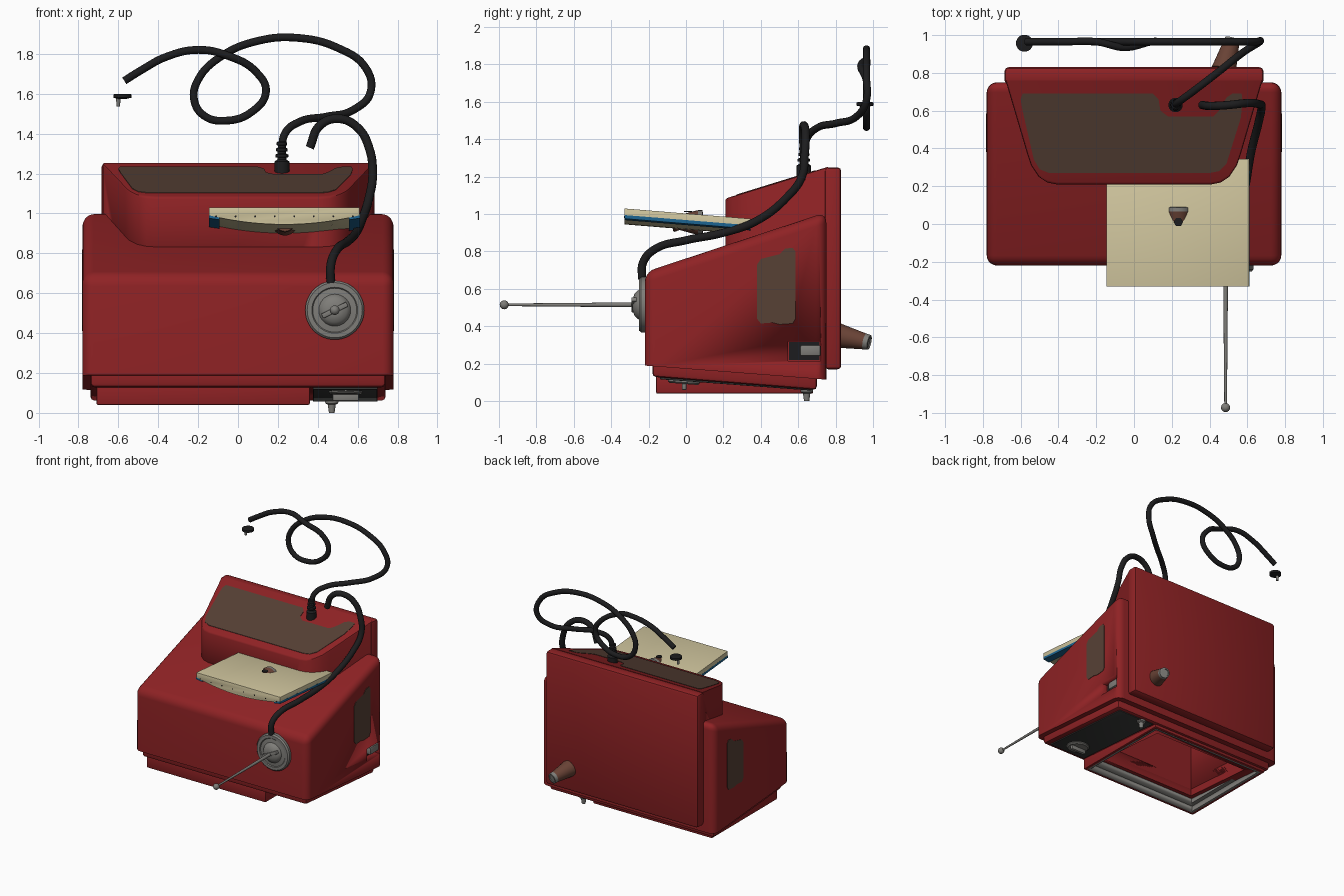
import bpy, bmesh, math
from mathutils import Vector

if "Cube" in bpy.data.objects:
    bpy.data.objects.remove(bpy.data.objects["Cube"])


def material(name, r, g, b):
    m = bpy.data.materials.new(name)
    m.diffuse_color = (r, g, b, 1)
    m.use_nodes = True
    m.node_tree.nodes["Principled BSDF"].inputs["Base Color"].default_value = m.diffuse_color
    return m


RED = material("red paint", 0.275, 0.016, 0.018)
BROWN = material("dull brown patch", 0.095, 0.052, 0.036)
WOOD = material("reddish brown", 0.14, 0.055, 0.036)
CREAM = material("cream", 0.63, 0.56, 0.34)
BLUE = material("blue", 0.012, 0.13, 0.29)
BLACK = material("black rubber", 0.012, 0.012, 0.013)
GREY = material("grey metal", 0.21, 0.205, 0.19)
DARK = material("dark grey", 0.04, 0.042, 0.04)


def finish(bm, name, mat):
    bmesh.ops.recalc_face_normals(bm, faces=bm.faces)
    me = bpy.data.meshes.new(name)
    bm.to_mesh(me)
    bm.free()
    me.materials.append(mat)
    ob = bpy.data.objects.new(name, me)
    bpy.context.collection.objects.link(ob)
    smooth(ob)
    return ob


def smooth(ob):
    bpy.ops.object.select_all(action='DESELECT')
    ob.select_set(True)
    bpy.context.view_layer.objects.active = ob
    bpy.ops.object.shade_smooth_by_angle(angle=math.radians(35))


def prism(name, lo, hi, mat, bevel=0, seg=2, keep=lambda mid: True):
    """Solid between two matching 3D outlines; edges passing keep() are rounded."""
    bm = bmesh.new()
    a = [bm.verts.new(p) for p in lo]
    b = [bm.verts.new(p) for p in hi]
    bm.faces.new(a)
    bm.faces.new(b)
    n = len(a)
    for i in range(n):
        bm.faces.new((a[i], a[(i + 1) % n], b[(i + 1) % n], b[i]))
    bmesh.ops.recalc_face_normals(bm, faces=bm.faces)
    if bevel:
        edges = [e for e in bm.edges if e.calc_face_angle(0) > 0.5
                 and keep((e.verts[0].co + e.verts[1].co) / 2)]
        bmesh.ops.bevel(bm, geom=edges, offset=bevel, segments=seg,
                        profile=0.5, affect='EDGES', clamp_overlap=True)
    return finish(bm, name, mat)


def along_x(name, pts, x0, x1, mat, **kw):
    return prism(name, [(x0, y, z) for y, z in pts], [(x1, y, z) for y, z in pts], mat, **kw)


def box(name, x0, x1, y0, y1, z0, z1, mat, **kw):
    return along_x(name, [(y0, z0), (y1, z0), (y1, z1), (y0, z1)], x0, x1, mat, **kw)


def lathe(name, profile, start, direction, mat, n=32):
    """Turn (radius, distance) pairs around an axis; the ends are capped."""
    bm = bmesh.new()
    q = Vector(direction).to_track_quat('Z', 'Y')
    rings = []
    for r, h in profile:
        rings.append([bm.verts.new(Vector(start) + q @ Vector((
            r * math.cos(math.tau * i / n), r * math.sin(math.tau * i / n), h))) for i in range(n)])
    for p, s in zip(rings, rings[1:]):
        for i in range(n):
            bm.faces.new((p[i], p[(i + 1) % n], s[(i + 1) % n], s[i]))
    bm.faces.new(rings[0])
    bm.faces.new(rings[-1])
    return finish(bm, name, mat)


def tube(name, pts, radius, mat):
    cu = bpy.data.curves.new(name, 'CURVE')
    cu.dimensions = '3D'
    cu.bevel_depth = radius
    cu.bevel_resolution = 4
    cu.resolution_u = 8
    cu.use_fill_caps = True
    sp = cu.splines.new('BEZIER')
    sp.bezier_points.add(len(pts) - 1)
    for bp, p in zip(sp.bezier_points, pts):
        bp.co = p
        bp.handle_left_type = bp.handle_right_type = 'AUTO'
    cu.materials.append(mat)
    ob = bpy.data.objects.new(name, cu)
    bpy.context.collection.objects.link(ob)
    bpy.ops.object.select_all(action='DESELECT')
    ob.select_set(True)
    bpy.context.view_layer.objects.active = ob
    bpy.ops.object.convert(target='MESH')
    smooth(bpy.context.view_layer.objects.active)


def cut(targets, cutter):
    for ob in targets:
        m = ob.modifiers.new("cut", 'BOOLEAN')
        m.operation, m.object, m.solver = 'DIFFERENCE', cutter, 'EXACT'
        bpy.context.view_layer.objects.active = ob
        # apply the cut ahead of the shading modifier
        bpy.ops.object.modifier_move_to_index(modifier="cut", index=0)
        bpy.ops.object.modifier_apply(modifier="cut")
    bpy.data.objects.remove(cutter)


# --- main casing: wedge body, raised console, back panel, lower lip, base
body = along_x("main_body", [(-.22, .19), (-.22, .69), (.75, 1.01), (.75, .115)], -.78, .78, RED,
               bevel=.055, seg=5, keep=lambda c: c.z > .25)
top = lambda y: 1.08 + (y - .2) * .309
half = [(.68, .76), (.565, .37), (.545, .31), (.505, .25), (.46, .22), (.41, .21)]
plan = half + [(-x, y) for x, y in reversed(half)]
console = prism("upper_console", [(x, y, .2) for x, y in plan], [(x, y, top(y)) for x, y in plan],
                RED, bevel=.012, keep=lambda c: c.z > 1.0 and c.y < .7)
box("back_panel", -.685, .685, .74, .83, .17, 1.25, RED, bevel=.02)
lip = along_x("lower_lip", [(-.18, .25), (-.18, .13), (.70, .06), (.70, .2)], -.74, .74, RED, bevel=.02)
base = box("base_frame", -.71, .36, -.16, .68, .04, .16, RED, bevel=.008)

# --- open underside, with a stepped grey liner
cut([base], box("liner_cutter", -.69, .34, -.14, .66, 0, .135, RED))
cut([body, console, lip, base], box("cavity_cutter", -.6, .25, -.05, .57, -.05, .62, RED))
for i, (inset, z0, z1) in enumerate([(.0, .042, .1), (.035, .085, .135)]):
    ring = box(f"grey_liner_{i}", -.69, .34, -.14, .66, z0, z1, GREY)
    t = .02 + inset
    cut([ring], box("ring_cutter", -.69 + t, .34 - t, -.14 + t, .66 - t, 0, .3, GREY))

# --- side recess with a grey button
cut([body], box("recess_cutter", .72, .9, .545, .72, .215, .32, RED))
box("recess_backing", .715, .723, .55, .715, .22, .315, BLACK)
box("side_button", .72, .765, .61, .72, .24, .30, GREY, bevel=.01)

# --- brown worn patches on the console and both sides
patch = [(-.59, .69), (.10, .69), (.13, .66), (.14, .60), (.18, .57), (.42, .57), (.45, .60),
         (.49, .67), (.52, .69), (.57, .69), (.575, .65), (.565, .56), (.49, .32), (.45, .28),
         (.40, .27), (-.45, .27), (-.50, .29), (-.53, .34), (-.59, .60), (-.6, .66)]
prism("console_patch", [(x, y, top(y) - .003) for x, y in patch],
      [(x, y, top(y) + .003) for x, y in patch], BROWN)
patch = [(.40, .415), (.46, .42), (.50, .41), (.57, .415), (.585, .44), (.585, .80), (.57, .82),
         (.53, .815), (.50, .785), (.40, .76), (.38, .73), (.38, .44)]
for s, side in ((1, "right"), (-1, "left")):
    along_x(side + "_side_patch", patch, s * .777, s * .783, BROWN)

# --- tilted tray: flat top, bulging underside, blue edge strips
def tilted(name, pts, mat, **kw):
    return prism(name, [(x, -.33, z) for x, z in pts], [(x, .345, z - .055) for x, z in pts], mat, **kw)


arc = []
for i in range(25):
    t = i / 12 - 1
    arc.append((.2325 + .3775 * t, .99 - .045 * (1 - t * t)))
tilted("tray", arc + [(.61, 1.03), (-.145, 1.03)], CREAM, bevel=.01, keep=lambda c: c.z > .965)
for s, side in ((1, "right"), (-1, "left")):
    xs = [.2325 + s * .378, .2325 + s * .325]
    tilted(side + "_tray_edge", [(xs[0], .995), (xs[1], .99), (xs[1], .968), (xs[0], .976)], BLUE)
for i in range(8):
    lathe(f"tray_hole_{i}", [(.005, 0), (.005, .003)], (-.11 + i * .098, -.329, .985), (0, -1, 0), BLACK, 8)

# --- reddish brown knobs: one set in the tray, one on the back
lathe("tray_knob", [(.045, 0), (.05, .01), (.04, .035), (.055, .09), (.066, .135)],
      (.235, -.07, .955), (0, 1, 0), WOOD, 24)
lathe("tray_knob_cap", [(.066, 0), (.066, .022), (.055, .025)], (.235, .065, .955), (0, 1, 0), GREY, 24)
lathe("tray_knob_stud", [(.025, 0), (.025, .004)], (.235, .01, 1.012), (0, 0, 1), BLACK, 6)
axis = Vector((.045, .16, -.035)).normalized()
foot = Vector((.475, .815, .35))
lathe("back_knob", [(.066, 0), (.058, .05), (.043, .15)], foot, axis, WOOD, 24)
lathe("back_knob_cap", [(.043, 0), (.04, .025), (.03, .027), (.03, .02)], foot + axis * .15, axis, GREY, 24)

# --- front dial with its long rod
front = (.485, -.215, .515)
lathe("dial", [(.148, 0), (.148, .025), (.138, .036), (.115, .036), (.11, .03), (.08, .034),
               (.075, .045), (.06, .06), (.03, .07)], front, (0, -1, 0), GREY, 48)
bar = box("dial_bar", -.07, .07, -.292, -.26, -.013, .013, GREY, bevel=.005)
bar.location = (.485, 0, .515)
bar.rotation_euler = (0, -.45, 0)
lathe("front_rod", [(.013, .05), (.007, .75)], front, (0, -1, 0), GREY, 16)
lathe("rod_ball", [(max(.024 * math.sin(a * math.pi / 12), .0005), -.024 * math.cos(a * math.pi / 12))
                   for a in range(13)], (.485, -.972, .515), (0, -1, 0), GREY, 20)

# --- dark plate below, with a turn knob and a pin
low = lambda y: .13 - .0795 * (y + .18)
along_x("bottom_plate", [(-.14, low(-.14) + .005), (-.14, low(-.14) - .01), (.67, low(.67) - .006),
                         (.67, low(.67) + .005)], .375, .70, DARK, bevel=.004)
lathe("bottom_dial", [(.085, 0), (.085, .02), (.075, .028)], (.54, -.01, .12), (0, -.08, -1), GREY)
box("bottom_dial_grip", .475, .605, -.022, .002, .06, .1, GREY, bevel=.005)
lathe("bottom_pin", [(.035, 0), (.032, .02), (.02, .026), (.014, .068)], (.47, .645, .068), (0, 0, -1), GREY, 20)

# --- black hoses and plugs
R = .022
tube("short_hose", [(.465, -.235, .65), (.465, -.23, .74), (.49, -.17, .81), (.55, 0, .86),
                    (.59, .2, .90), (.62, .38, .965), (.66, .54, 1.09), (.675, .62, 1.2),
                    (.66, .635, 1.32), (.60, .64, 1.43), (.50, .63, 1.475), (.41, .625, 1.44),
                    (.36, .63, 1.33)], R, BLACK)
spots = [(.22, .63, 1.30), (.235, .645, 1.40), (.31, .70, 1.46), (.44, .80, 1.485), (.58, .91, 1.52),
         (.665, .965, 1.61)]
loop = [(.64, 1.73), (.50, 1.83), (.30, 1.88), (.10, 1.865), (-.08, 1.79), (-.20, 1.67), (-.22, 1.57),
        (-.17, 1.49), (-.06, 1.465), (.07, 1.51), (.14, 1.61), (.09, 1.71), (-.05, 1.79), (-.20, 1.82),
        (-.36, 1.785), (-.49, 1.715), (-.57, 1.665)]
tube("long_hose", spots + [(x, .935 if i == 12 else .965, z) for i, (x, z) in enumerate(loop)], R * .9, BLACK)
lathe("hose_plug", [(.038, 0), (.038, .06), (.022, .07), (.022, .08), (.033, .082), (.033, .095),
                    (.021, .1), (.021, .11), (.029, .112), (.029, .125), (.02, .13), (.02, .14),
                    (.026, .142), (.026, .155), (.02, .16)], (.22, .63, 1.2), (0, 0, 1), BLACK, 24)
lathe("end_plug", [(.03, 0), (.045, .003), (.045, .02), (.02, .026)], (-.58, .957, 1.6), (0, 0, -1), BLACK, 24)
lathe("end_plug_pin", [(.012, 0), (.008, .04)], (-.6, .957, 1.577), (0, 0, -1), GREY, 12)
